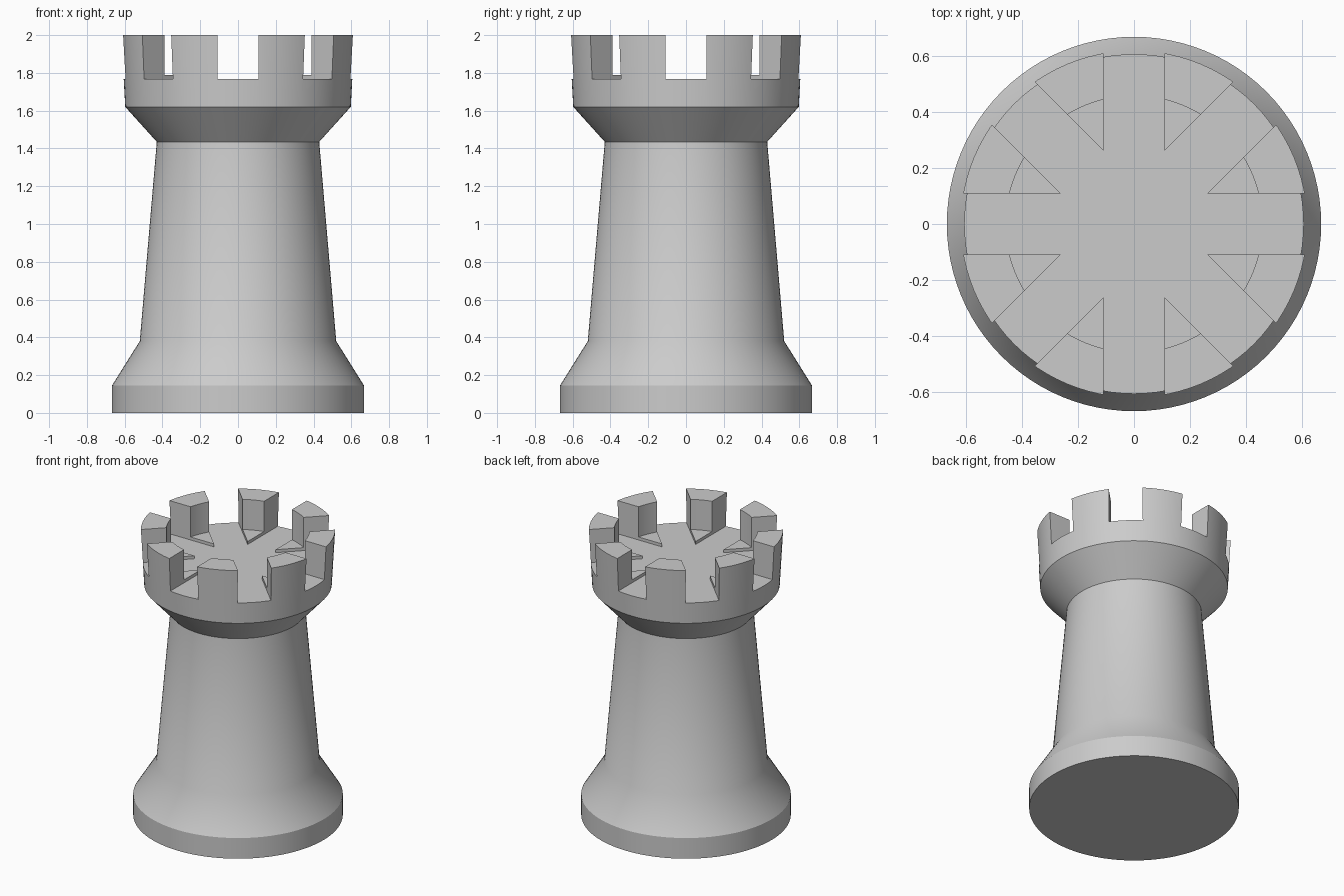
import bpy, bmesh
from math import sin, pi, radians
from mathutils import Matrix, Vector

cube = bpy.data.objects.get("Cube")
if cube:
    bpy.data.objects.remove(cube, do_unlink=True)

SEGMENTS = 96
MERLONS = 8
SLOT_HALF = 0.108
SLOT_FLOOR = 1.767

grey = bpy.data.materials.new("plain grey")
grey.use_nodes = True
colour = (0.6, 0.6, 0.6, 1)
grey.diffuse_color = colour
grey.node_tree.nodes["Principled BSDF"].inputs["Base Color"].default_value = colour


def add_object(name, bm):
    bmesh.ops.recalc_face_normals(bm, faces=bm.faces)
    mesh = bpy.data.meshes.new(name)
    bm.to_mesh(mesh)
    bm.free()
    mesh.materials.append(grey)
    obj = bpy.data.objects.new(name, mesh)
    bpy.context.collection.objects.link(obj)
    return obj


def lathe(name, profile):
    bm = bmesh.new()
    verts = [bm.verts.new((r, 0, z)) for r, z in profile]
    edges = [bm.edges.new(pair) for pair in zip(verts, verts[1:])]
    bmesh.ops.spin(bm, geom=verts + edges, cent=(0, 0, 0), axis=(0, 0, 1),
                   angle=2 * pi, steps=SEGMENTS, use_duplicate=False)
    bmesh.ops.remove_doubles(bm, verts=bm.verts, dist=1e-4)
    return add_object(name, bm)


def star_cutter(name, reach, top):
    # Crossing slots joined into one star-shaped prism
    bm = bmesh.new()
    half_step = pi / MERLONS
    notch = SLOT_HALF / sin(half_step)
    verts = []
    for k in range(MERLONS):
        turn = Matrix.Rotation(2 * half_step * k, 3, "Z")
        between = Matrix.Rotation(half_step * (2 * k + 1), 3, "Z")
        for point in (turn @ Vector((reach, -SLOT_HALF, SLOT_FLOOR)),
                      turn @ Vector((reach, SLOT_HALF, SLOT_FLOOR)),
                      between @ Vector((notch, 0, SLOT_FLOOR))):
            verts.append(bm.verts.new(point))
    face = bm.faces.new(verts)
    lid = bmesh.ops.extrude_face_region(bm, geom=[face])["geom"]
    bmesh.ops.translate(bm, vec=(0, 0, top - SLOT_FLOOR),
                        verts=[v for v in lid if isinstance(v, bmesh.types.BMVert)])
    return add_object(name, bm)


# Round tower: foot, tapered body, flared collar and hollow crown
tower = lathe("tower", [
    (0, 0), (0.667, 0), (0.667, 0.145), (0.52, 0.38), (0.43, 1.435),
    (0.597, 1.62), (0.618, 2), (0.457, 2), (0.457, 1.788), (0, 1.788)])

# Slots between the battlements
cutter = star_cutter("slot_cutter", 0.9, 2.2)
cutter.hide_render = True
cut = tower.modifiers.new("slots", "BOOLEAN")
cut.operation = "DIFFERENCE"
cut.solver = "EXACT"
cut.object = cutter

bpy.ops.object.select_all(action="DESELECT")
tower.select_set(True)
bpy.context.view_layer.objects.active = tower
bpy.ops.object.modifier_apply(modifier=cut.name)
bpy.data.objects.remove(cutter, do_unlink=True)
bpy.ops.object.shade_smooth_by_angle(angle=radians(30))
